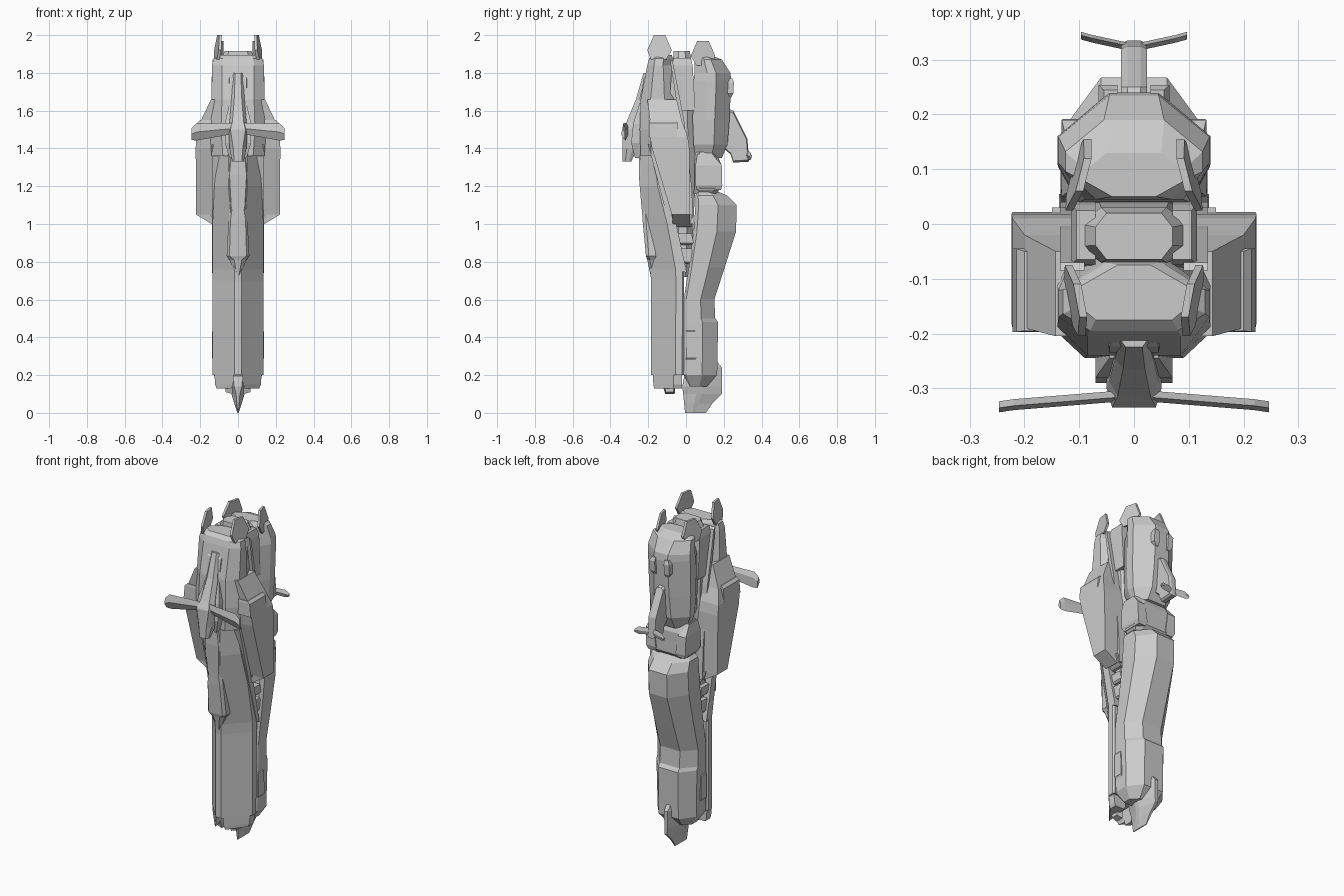
import bpy, bmesh


def rings_mesh(name, rings, mirror=False):
    """Skin a stack of equal-sized rings, cap both ends, optionally mirror in x."""
    bm = bmesh.new()
    vs = [[bm.verts.new(p) for p in r] for r in rings]
    n = len(rings[0])
    for a, b in zip(vs, vs[1:]):
        for i in range(n):
            j = (i + 1) % n
            bm.faces.new((a[i], a[j], b[j], b[i]))
    bm.faces.new(vs[0])
    bm.faces.new(vs[-1])
    bmesh.ops.recalc_face_normals(bm, faces=bm.faces)
    me = bpy.data.meshes.new(name)
    bm.to_mesh(me)
    bm.free()
    ob = bpy.data.objects.new(name, me)
    bpy.context.collection.objects.link(ob)
    if mirror:
        ob.modifiers.new("mirror", 'MIRROR')
    return ob


def hull(name, rows, kf=0.3, kb=0.3):
    """Octagonal loft. Row: z, front y, back y, half width, front and back face half widths."""
    rings = []
    for z, y0, y1, w, f, b in rows:
        d = y1 - y0
        half = [(f, y0), (w, y0 + kf * d), (w, y1 - kb * d), (b, y1)]
        rings.append([(x, y, z) for x, y in half] + [(-x, y, z) for x, y in half[::-1]])
    return rings_mesh(name, rings)


def block(name, rows, mirror=True):
    """Four-sided loft. Row: z, x0, x1, y0, y1."""
    return rings_mesh(name, [[(a, c, z), (b, c, z), (b, d, z), (a, d, z)]
                             for z, a, b, c, d in rows], mirror)


def plate(name, pts, xs, mirror=False):
    """Side outline (y, z) skinned through x stations given as (x, scale about centre)."""
    cy = sum(p[0] for p in pts) / len(pts)
    cz = sum(p[1] for p in pts) / len(pts)
    return rings_mesh(name, [[(x, cy + (y - cy) * s, cz + (z - cz) * s) for y, z in pts]
                             for x, s in xs], mirror)


# central spine between the two shells
hull("core", [(0.72, -0.08, 0.03, .10, .06, .06), (1.02, -0.07, 0.04, .10, .06, .06),
              (1.4, -0.10, 0.06, .10, .07, .07), (1.86, -0.07, 0.03, .10, .06, .06),
              (1.915, -0.065, 0.02, .07, .05, .05)])
block("core_side_block", [(1.6, .07, .115, -.09, .05), (1.84, .07, .115, -.075, .035),
                          (1.88, .07, .105, -.065, .025)])

# front armour: upper shell, tapering middle, prow-shaped lower leg
hull("front_upper_shell", [
    (1.36, -.24, -.02, .14, .08, .10), (1.50, -.245, -.02, .15, .09, .11),
    (1.66, -.24, -.03, .14, .085, .10), (1.84, -.205, -.065, .138, .085, .06),
    (1.875, -.195, -.07, .13, .08, .05), (1.895, -.175, -.075, .10, .07, .03)], .25, .4)
hull("front_lower_shell", [
    (0.20, -.185, -.012, .135, .018, .125), (0.70, -.185, -.01, .135, .018, .125),
    (0.76, -.19, -.01, .135, .02, .125), (1.00, -.218, -.06, .135, .035, .125),
    (1.20, -.24, -.12, .125, .05, .115), (1.45, -.245, -.16, .10, .05, .09)], .75, .05)
# split foot under the prow
rings_mesh("front_foot_lip", [
    [(.022 + s, -.175 + .5 * s, z), (.125 - s, -.065, z), (.125 - s, -.02, z), (.04 + s, -.02, z)]
    for s, z in ((.012, .13), (.004, .15), (0, .205))], True)
plate("front_toe_tooth", [(-.14, .2), (-.11, .10), (-.06, .10), (-.05, .2)],
      [(.03, 1), (.065, .8)], True)

# flared side pods with their intakes
block("side_pod", [
    (1.00, .10, .14, -.07, .02), (1.05, .10, .222, -.075, .022),
    (1.40, .09, .224, -.18, .018), (1.46, .09, .222, -.19, .01),
    (1.54, .09, .20, -.19, -.02), (1.66, .09, .143, -.205, -.05)])
block("pod_intake_lip", [(1.46, .13, .222, -.197, -.045), (1.535, .14, .215, -.197, -.045),
                         (1.55, .14, .20, -.195, -.05)])
block("pod_exhaust", [(.985, .07, .115, -.05, .03), (1.0, .07, .135, -.06, .03),
                      (1.05, .07, .15, -.08, .03)])
plate("pod_edge_rail", [(-.20, 1.42), (-.18, 1.42), (-.06, 1.04), (.005, .74),
                        (-.02, .75), (-.09, 1.0)], [(.10, 1), (.138, 1)], True)
plate("shell_edge_rail", [(-.085, 1.87), (-.07, 1.86), (-.01, 1.55), (.03, 1.2), (.04, 1.0),
                          (.02, 1.0), (.01, 1.2), (-.035, 1.55)], [(.09, 1), (.135, 1)], True)

# nose ornament and front blades
hull("nose_ridge", [
    (1.33, -.335, -.29, .03, .02, .02), (1.40, -.335, -.26, .045, .025, .04),
    (1.50, -.335, -.22, .05, .04, .05), (1.54, -.315, -.22, .045, .03, .05),
    (1.66, -.265, -.20, .035, .02, .04), (1.80, -.225, -.18, .025, .015, .03)])
block("nose_cheek", [(1.35, .03, .045, -.27, -.22), (1.43, .03, .07, -.29, -.22),
                     (1.53, .03, .07, -.28, -.22), (1.64, .02, .045, -.245, -.2)])
rings_mesh("front_blade", [
    [(x, y - .012, z), (x, y - .004, z + h), (x, y + .008, z + .3 * h), (x, y + .008, z - h)]
    for x, y, z, h in [(.035, -.313, 1.505, .03), (.22, -.328, 1.487, .045),
                       (.247, -.332, 1.475, .03)]], True)

# front keel pieces
hull("front_brow", [(1.70, -.235, -.18, .05, .045, .05), (1.77, -.224, -.18, .05, .045, .05),
                    (1.785, -.212, -.18, .045, .04, .045)])
hull("keel_upper", [(1.08, -.235, -.18, .045, .035, .045), (1.26, -.25, -.2, .055, .045, .055),
                    (1.36, -.25, -.2, .045, .035, .045)])
hull("keel_lower", [(0.71, -.184, -.15, .003, .002, .003), (0.81, -.205, -.16, .045, .02, .045),
                    (0.83, -.212, -.16, .06, .045, .06), (1.02, -.23, -.17, .05, .04, .05),
                    (1.09, -.234, -.18, .045, .03, .045)])

# rear upper housing, pinched toward the back
hull("rear_upper_housing", [
    (1.35, .05, .19, .10, .07, .06), (1.42, .04, .22, .13, .10, .055),
    (1.55, .035, .23, .138, .10, .05), (1.76, .04, .24, .14, .10, .045),
    (1.80, .045, .235, .138, .09, .045), (1.87, .045, .19, .125, .07, .055),
    (1.895, .05, .13, .09, .04, .05)], .35, .4)
block("rear_vent", [(1.67, .03, .05, .20, .24), (1.69, .03, .065, .20, .25),
                    (1.75, .03, .065, .20, .254), (1.77, .03, .055, .20, .245)])

# rear crest with small tail blades
plate("rear_crest", [(.20, 1.62), (.25, 1.60), (.325, 1.45), (.335, 1.33), (.25, 1.325),
                     (.235, 1.37), (.20, 1.40)], [(-.024, .92), (-.012, 1), (.012, 1), (.024, .92)])
rings_mesh("tail_blade", [
    [(x, y - .008, z), (x, y, z + h), (x, y + .006, z), (x, y, z - h)]
    for x, y, z, h in [(.01, .325, 1.365, .02), (.075, .339, 1.36, .022),
                       (.097, .345, 1.355, .01)]], True)

# rear waist joint
hull("rear_waist", [(1.16, .04, .16, .10, .08, .08), (1.19, .045, .185, .125, .09, .08),
                    (1.32, .045, .185, .13, .09, .08), (1.38, .05, .16, .11, .08, .06)], .2, .2)
block("waist_bracket", [(1.18, .075, .12, .06, .185), (1.205, .065, .13, .05, .192),
                        (1.31, .08, .132, .05, .19), (1.37, .085, .12, .06, .14)])

# rear lower leg
hull("rear_lower_shell", [
    (0.14, .02, .11, .09, .08, .05), (0.20, -.012, .165, .128, .12, .065),
    (0.48, -.012, .17, .134, .125, .065), (0.50, -.012, .155, .134, .125, .065),
    (0.60, -.012, .15, .134, .125, .065), (0.77, .015, .205, .134, .12, .062),
    (0.96, .04, .265, .134, .115, .06), (1.10, .05, .268, .132, .115, .06),
    (1.15, .05, .22, .125, .10, .06), (1.175, .06, .16, .10, .08, .05)], .08, .45)

# exposed mechanism along the seam
block("seam_latch", [(.28, .11, .13, 0, .05), (.29, .11, .137, 0, .055),
                     (.43, .11, .137, 0, .05), (.44, .11, .13, 0, .045)])
for i, (z, h) in enumerate(((.79, .08), (.89, .06))):
    block(f"spine_piston_{i}", [(z, .08, .115, -.03, .035), (z + .01, .08, .125, -.035, .04),
                                (z + h, .08, .125, -.04, .03)])

# bottom blade
hull("bottom_spike", [
    (0.0, -.005, .105, .003, .002, .002), (0.05, -.01, .14, .02, .006, .006),
    (0.10, -.015, .19, .035, .01, .008), (0.14, -.02, .19, .045, .02, .01),
    (0.24, 0, .19, .045, .03, .012), (0.29, .02, .15, .035, .03, .012)], .35, .5)

# crown fins, following the outline of the shells
fin = [(.02, 1.87), (-.01, 1.92), (.025, 2.0), (.085, 2.0), (.12, 1.92), (.10, 1.87)]
for name, (xa, ya), (xb, yb), dz in (("front_crown_fin", (.12, -.085), (.10, -.195), 0),
                                     ("rear_crown_fin", (.118, .035), (.09, .145), -.03)):
    rings = []
    for side in (-.007, .007):
        ring = []
        for t, z in fin:
            s = t / .11
            lean = (1.9 - z) * .12
            ring.append((xa + (xb - xa) * s + side + lean, ya + (yb - ya) * s, z + dz))
        rings.append(ring)
    rings_mesh(name, rings, True)
